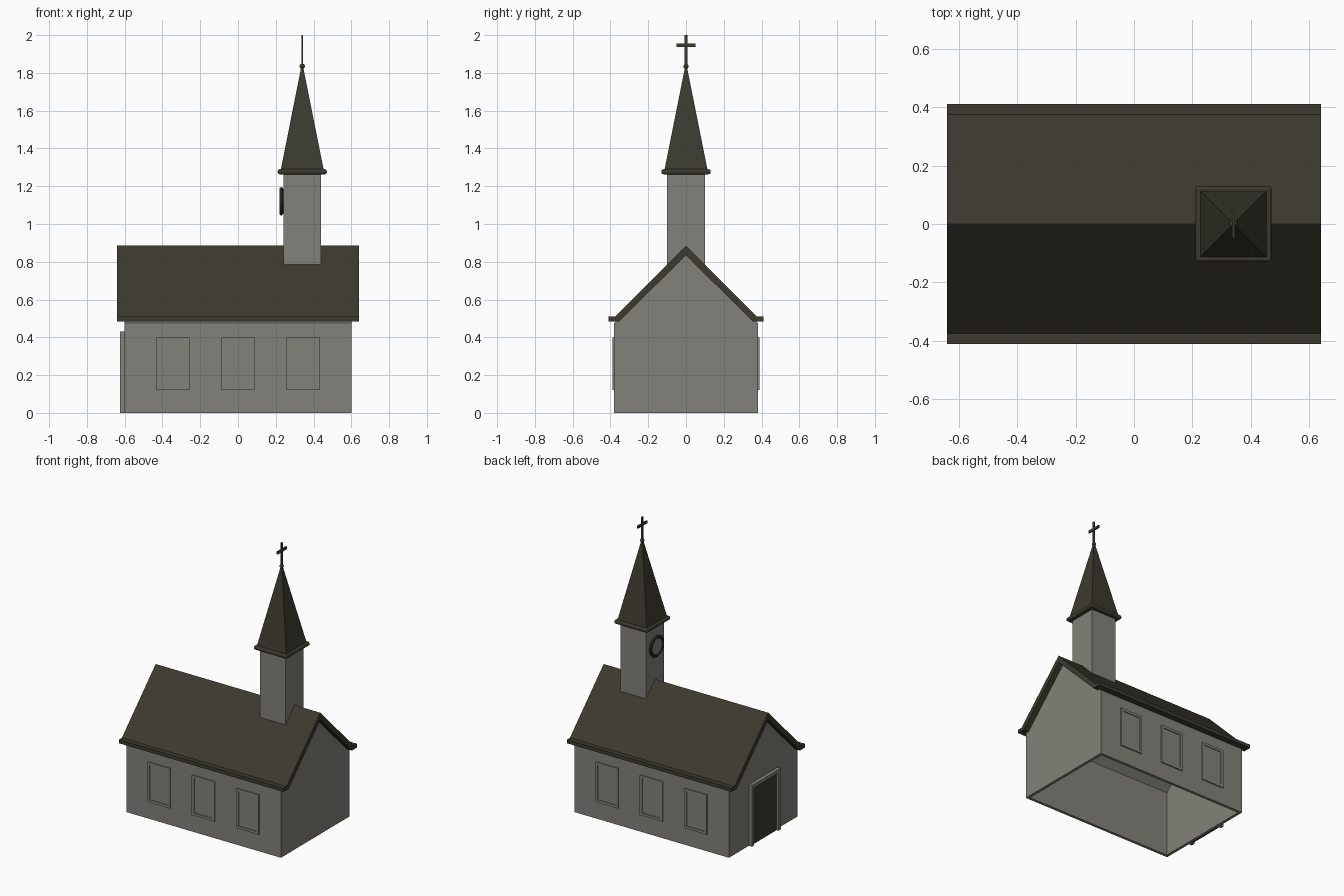
import bpy, bmesh, math
from mathutils import Matrix

if "Cube" in bpy.data.objects:
    bpy.data.objects.remove(bpy.data.objects["Cube"])


def material(name, col):
    m = bpy.data.materials.new(name)
    m.diffuse_color = (*col, 1)
    m.use_nodes = True
    m.node_tree.nodes["Principled BSDF"].inputs["Base Color"].default_value = m.diffuse_color
    return m


GREY = material("stone grey", (0.225, 0.222, 0.195))
DARK = material("dark slate", (0.045, 0.042, 0.028))


def add(name, bm, mat):
    bmesh.ops.recalc_face_normals(bm, faces=bm.faces)
    me = bpy.data.meshes.new(name)
    bm.to_mesh(me)
    bm.free()
    ob = bpy.data.objects.new(name, me)
    me.materials.append(mat)
    bpy.context.collection.objects.link(ob)
    return ob


def box(name, lo, hi, mat, bevel=0):
    bm = bmesh.new()
    c = [(a + b) / 2 for a, b in zip(lo, hi)]
    s = [b - a for a, b in zip(lo, hi)]
    bmesh.ops.create_cube(bm, size=1, matrix=Matrix.Translation(c) @ Matrix.Diagonal((*s, 1)))
    ob = add(name, bm, mat)
    if bevel:
        mod = ob.modifiers.new("bevel", 'BEVEL')
        mod.width, mod.segments = bevel, 3
    return ob


def extrude_x(name, profile, x0, x1, mat, drop_bottom=False):
    """Extrude a closed (y, z) profile along x."""
    bm = bmesh.new()
    f = bm.faces.new([bm.verts.new((x0, y, z)) for y, z in profile])
    r = bmesh.ops.extrude_face_region(bm, geom=[f], use_keep_orig=True)
    vs = [g for g in r["geom"] if isinstance(g, bmesh.types.BMVert)]
    bmesh.ops.translate(bm, verts=vs, vec=(x1 - x0, 0, 0))
    bmesh.ops.recalc_face_normals(bm, faces=bm.faces)
    if drop_bottom:
        low = [f for f in bm.faces if all(v.co.z < 1e-4 for v in f.verts)]
        bmesh.ops.delete(bm, geom=low, context='FACES_ONLY')
    return add(name, bm, mat)


# Hollow nave, open underneath
nave = extrude_x("nave_walls", [(-.38, 0), (.38, 0), (.38, .475), (0, .85), (-.38, .475)],
                 -.6, .6, GREY, True)
mod = nave.modifiers.new("thickness", 'SOLIDIFY')
mod.thickness, mod.offset, mod.use_even_offset = .02, -1, True

# Roof with flared eaves
half = [(.375, .51), (.41, .51), (.41, .485), (.352, .485)]
profile = [(0, .885)] + half + [(0, .835)] + [(-y, z) for y, z in reversed(half)]
extrude_x("roof", profile, -.64, .64, DARK)

# Side windows: thin raised frame around a pane
for s, side in ((1, "back"), (-1, "front")):
    for i in range(3):
        cx = (i - 1) * .345

        def part(label, x0, x1, z0, z1, out):
            ys = sorted((s * .375, s * out))
            box(f"{side}_window_{i + 1}_{label}", (x0, ys[0], z0), (x1, ys[1], z1), GREY)

        part("pane", cx - .075, cx + .075, .13, .39, .382)
        part("left", cx - .088, cx - .07, .12, .40, .388)
        part("right", cx + .07, cx + .088, .12, .40, .388)
        part("sill", cx - .07, cx + .07, .12, .138, .388)
        part("lintel", cx - .07, cx + .07, .382, .40, .388)

# Door on the -x gable
box("door", (-.61, -.14, 0), (-.595, .14, .41), DARK)
for s, n in ((1, "left"), (-1, "right")):
    ys = sorted((s * .135, s * .16))
    box(f"door_post_{n}", (-.625, ys[0], 0), (-.595, ys[1], .43), GREY)
box("door_lintel", (-.625, -.135, .405), (-.595, .135, .43), GREY)

# Tower, cornice and spire
TX = .34
box("tower", (TX - .1, -.1, .78), (TX + .1, .1, 1.275), GREY)
box("cornice", (TX - .13, -.13, 1.263), (TX + .13, .13, 1.29), DARK, .011)
bm = bmesh.new()
bmesh.ops.create_cone(bm, cap_ends=True, segments=4, radius1=.115 * math.sqrt(2), radius2=.006, depth=.555,
                      matrix=Matrix.Translation((TX, 0, 1.5575)) @ Matrix.Rotation(math.pi / 4, 4, 'Z'))
add("spire", bm, DARK)

# Finial and cross
bm = bmesh.new()
bmesh.ops.create_uvsphere(bm, u_segments=16, v_segments=8, radius=.014,
                          matrix=Matrix.Translation((TX, 0, 1.835)))
ball = add("finial", bm, DARK)
for p in ball.data.polygons:
    p.use_smooth = True
box("cross_upright", (TX - .005, -.007, 1.83), (TX + .005, .007, 2.0), DARK)
box("cross_bar", (TX - .005, -.05, 1.937), (TX + .005, .05, 1.955), DARK)


# Round clock on the tower: disc face inside a dark ring
def disc_matrix(x):
    return Matrix.Translation((x, 0, 1.12)) @ Matrix.Rotation(math.pi / 2, 4, 'Y')


bm = bmesh.new()
bmesh.ops.create_cone(bm, cap_ends=True, segments=32, radius1=.064, radius2=.064, depth=.02,
                      matrix=disc_matrix(TX - .105))
add("clock_face", bm, GREY)
bpy.ops.mesh.primitive_torus_add(major_radius=.064, minor_radius=.011, major_segments=32,
                                 minor_segments=10, location=(TX - .111, 0, 1.12),
                                 rotation=(0, math.pi / 2, 0))
ring = bpy.context.object
ring.name = "clock_ring"
ring.data.materials.append(DARK)
bpy.ops.object.shade_smooth_by_angle()
